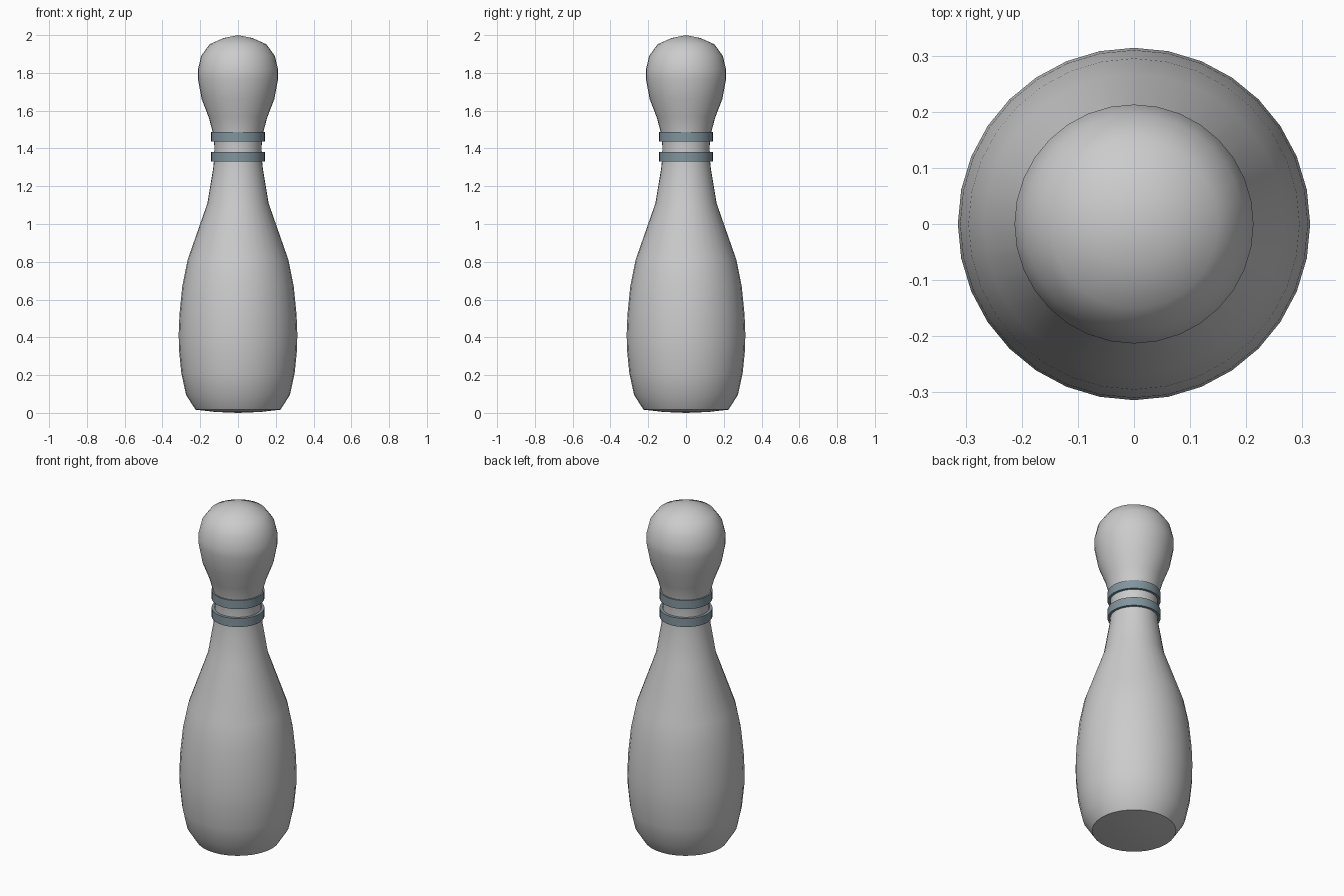
import bpy, bmesh, math

if "Cube" in bpy.data.objects:
    bpy.data.objects.remove(bpy.data.objects["Cube"])

SEGMENTS = 32


def lathe(name, profile, closed=False, color=None):
    """Spin an (r, z) profile round the z axis."""
    bm = bmesh.new()
    verts = [bm.verts.new((r, 0, z)) for r, z in profile]
    edges = [bm.edges.new(pair) for pair in zip(verts, verts[1:])]
    if closed:
        edges.append(bm.edges.new((verts[-1], verts[0])))
    bmesh.ops.spin(bm, geom=verts + edges, cent=(0, 0, 0), axis=(0, 0, 1),
                   angle=math.tau, steps=SEGMENTS, use_duplicate=False)
    bmesh.ops.remove_doubles(bm, verts=bm.verts, dist=0.0005)
    bmesh.ops.recalc_face_normals(bm, faces=bm.faces)
    mesh = bpy.data.meshes.new(name)
    bm.to_mesh(mesh)
    bm.free()
    obj = bpy.data.objects.new(name, mesh)
    bpy.context.collection.objects.link(obj)
    if color:
        mat = bpy.data.materials.new(name + "_paint")
        mat.diffuse_color = color
        mat.use_nodes = True
        mat.node_tree.nodes["Principled BSDF"].inputs["Base Color"].default_value = mat.diffuse_color
        mesh.materials.append(mat)
    bpy.ops.object.select_all(action='DESELECT')
    obj.select_set(True)
    bpy.context.view_layer.objects.active = obj
    bpy.ops.object.shade_smooth_by_angle(angle=math.radians(40))
    return obj


# Pin body: slightly domed base, belly, neck and rounded head
lathe("pin_body", [
    (0, 0), (0.12, 0.005), (0.225, 0.017), (0.275, 0.095), (0.30, 0.21),
    (0.313, 0.34), (0.314, 0.42), (0.31, 0.52), (0.295, 0.67), (0.267, 0.81),
    (0.162, 1.11), (0.132, 1.29), (0.127, 1.34), (0.125, 1.41),
    (0.132, 1.48), (0.155, 1.565), (0.192, 1.66), (0.213, 1.77),
    (0.213, 1.815), (0.195, 1.89), (0.15, 1.952), (0.075, 1.985), (0, 2.0)])

# Two neck bands
for part, z in (("lower", 1.357), ("upper", 1.463)):
    lathe(part + "_neck_band",
          [(0.12, z - 0.025), (0.142, z - 0.025),
           (0.142, z + 0.025), (0.12, z + 0.025)],
          closed=True, color=(0.22, 0.30, 0.34, 1))
